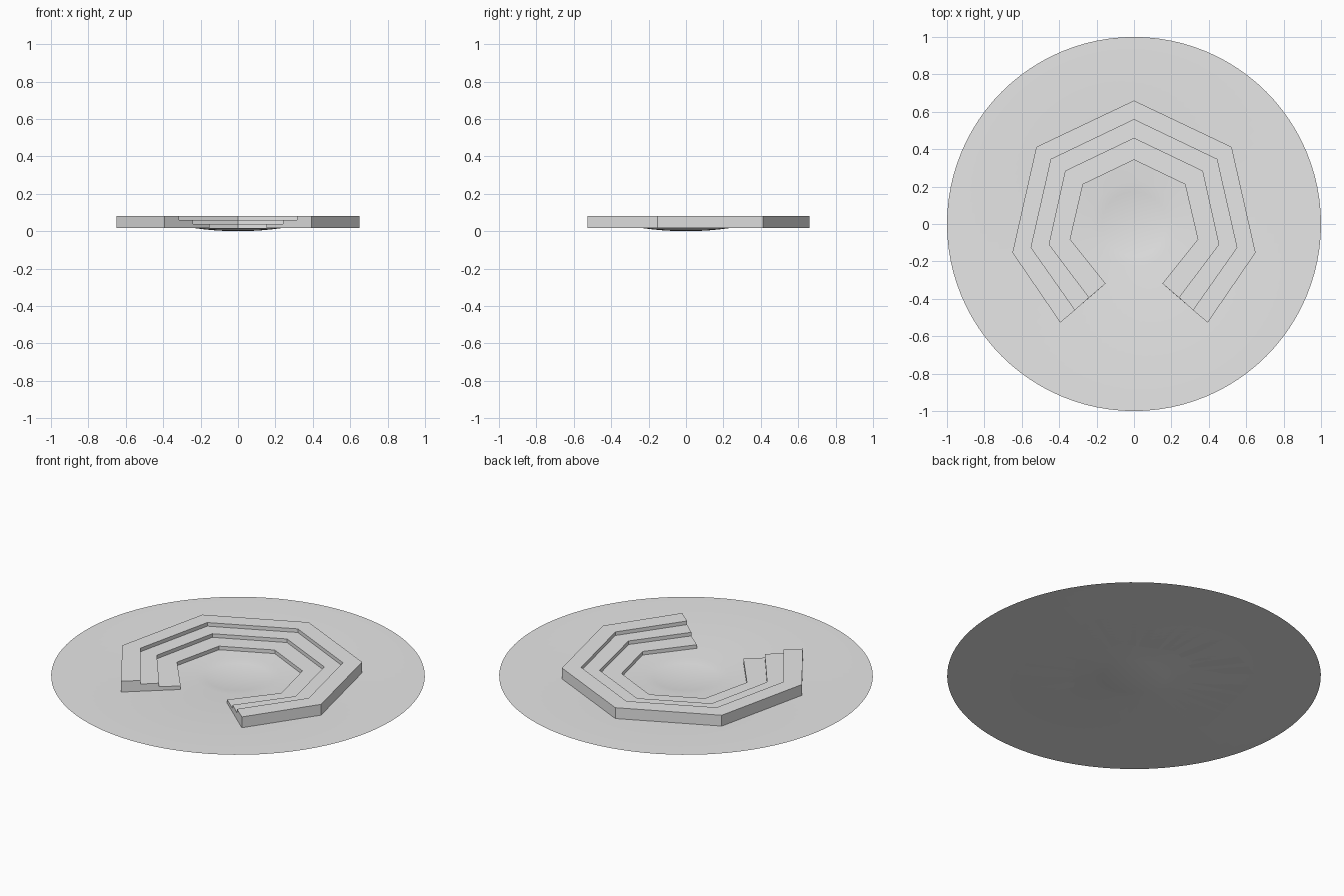
import bpy, bmesh, math

cube = bpy.data.objects.get("Cube")
if cube:
    bpy.data.objects.remove(cube, do_unlink=True)

# Single stone colour
stone = bpy.data.materials.new("pale_grey_stone")
stone.use_nodes = True
stone.diffuse_color = (0.8, 0.8, 0.8, 1)
stone.node_tree.nodes["Principled BSDF"].inputs["Base Color"].default_value = (0.8, 0.8, 0.8, 1)

GROUND = 0.016   # level of the flat ground
TOP = 0.08       # level of the highest tier


def make_object(name, bm):
    mesh = bpy.data.meshes.new(name)
    bm.to_mesh(mesh)
    bm.free()
    mesh.materials.append(stone)
    obj = bpy.data.objects.new(name, mesh)
    bpy.context.collection.objects.link(obj)
    return obj


# Ground disc with a shallow bowl in the middle, as one revolved sheet
def ground_disc(segments=96, bowl_radius=0.23):
    bm = bmesh.new()
    centre = bm.verts.new((0, 0, 0))
    profile = [(bowl_radius * k / 4, GROUND * (k / 4) ** 2) for k in range(1, 5)]
    profile.append((1, GROUND))
    rings = []
    for r, z in profile:
        rings.append([bm.verts.new((r * math.cos(2 * math.pi * i / segments),
                                    r * math.sin(2 * math.pi * i / segments), z))
                      for i in range(segments)])
    for i in range(segments):
        j = (i + 1) % segments
        bm.faces.new((centre, rings[0][i], rings[0][j]))
        for a, b in zip(rings, rings[1:]):
            bm.faces.new((a[i], b[i], b[j], a[j]))
    obj = make_object("ground_with_bowl", bm)
    for p in obj.data.polygons:
        p.use_smooth = True


# Right half of each tier outline, from the back corner to the open front
outlines = [
    [(0, 0.343), (0.273, 0.212), (0.341, -0.082), (0.152, -0.318)],
    [(0, 0.458), (0.366, 0.283), (0.453, -0.11), (0.24, -0.393)],
    [(0, 0.558), (0.443, 0.346), (0.55, -0.126), (0.315, -0.46)],
    [(0, 0.66), (0.522, 0.412), (0.65, -0.153), (0.394, -0.527)],
]


def mirrored(half):
    return [(-x, y) for x, y in reversed(half[1:])] + half


# Stepped seating: one stepped cross-section swept around the outlines
def seating():
    bm = bmesh.new()
    paths = [mirrored(o) for o in outlines]
    step = (TOP - GROUND) / 3
    section = [(0, GROUND)]
    for k in range(3):
        z = GROUND + step * (k + 1)
        section += [(k, z), (k + 1, z)]
    section.append((3, GROUND))
    slices = [[bm.verts.new((*paths[k][i], z)) for k, z in section]
              for i in range(len(paths[0]))]
    n = len(section)
    for a, b in zip(slices, slices[1:]):
        for k in range(n):
            m = (k + 1) % n
            bm.faces.new((a[k], a[m], b[m], b[k]))
    bm.faces.new(slices[0])
    bm.faces.new(slices[-1])
    bmesh.ops.recalc_face_normals(bm, faces=bm.faces)
    make_object("stepped_seating", bm)


ground_disc()
seating()
